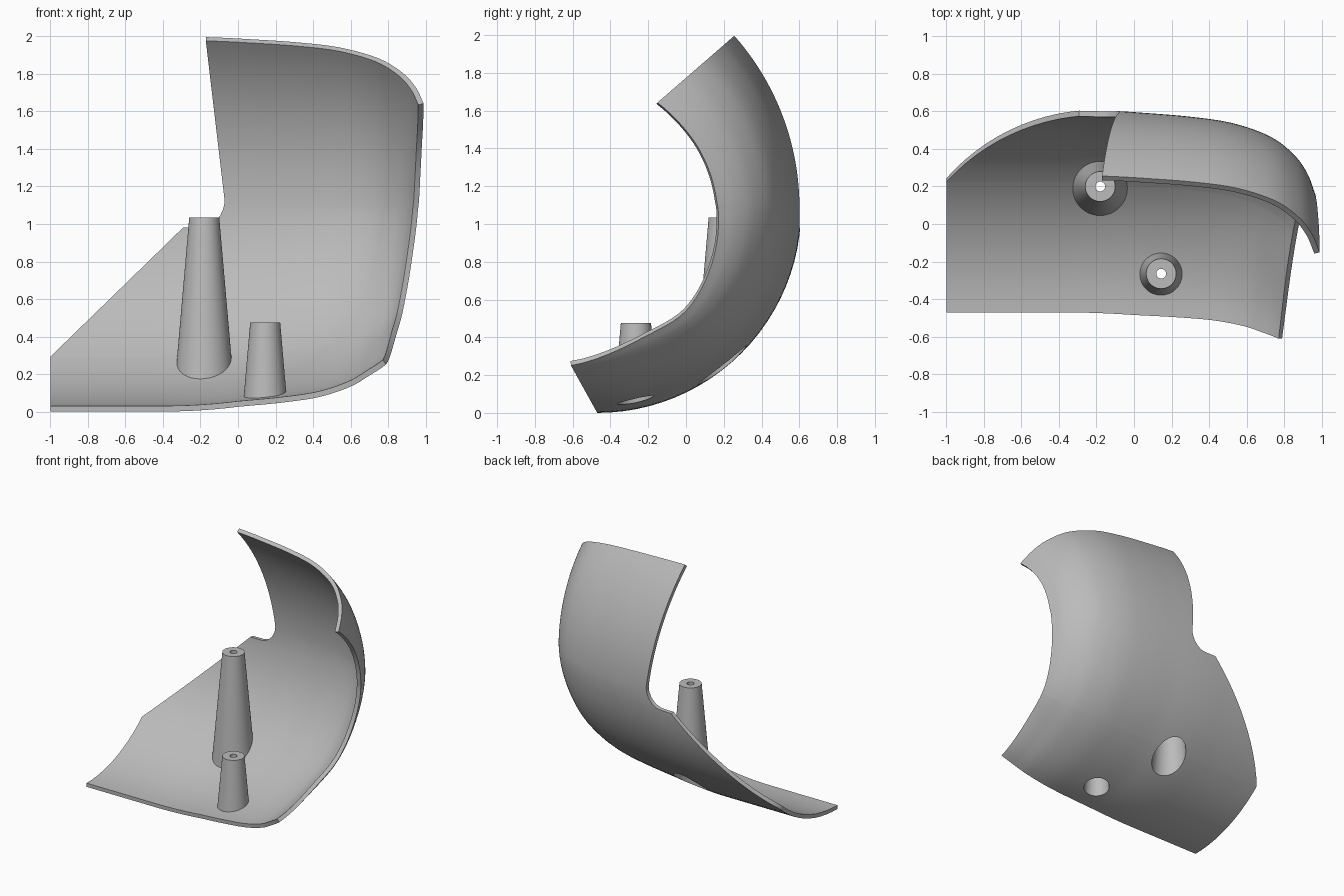
import bpy, bmesh
from math import sin, cos, pi, radians, sqrt, asin

if "Cube" in bpy.data.objects:
    bpy.data.objects.remove(bpy.data.objects["Cube"])

grey = bpy.data.materials.new("plain_grey")
grey.use_nodes = True
grey.diffuse_color = (0.5, 0.5, 0.5, 1)
grey.node_tree.nodes["Principled BSDF"].inputs["Base Color"].default_value = (0.5, 0.5, 0.5, 1)

R_LOW, R_UP, CY, CZ, WALL = 1.08, 1.384, -0.47, 1.08, 0.03
UP_ANGLE = asin(0.92 / R_UP)


def make(name, verts, faces):
    mesh = bpy.data.meshes.new(name)
    mesh.from_pydata(verts, [], faces)
    mesh.materials.append(grey)
    ob = bpy.data.objects.new(name, mesh)
    bpy.context.collection.objects.link(ob)
    return ob


def fix_normals(ob):
    bm = bmesh.new()
    bm.from_mesh(ob.data)
    bmesh.ops.recalc_face_normals(bm, faces=bm.faces)
    bm.to_mesh(ob.data)
    bm.free()


def smooth(ob):
    bpy.ops.object.select_all(action='DESELECT')
    ob.select_set(True)
    bpy.context.view_layer.objects.active = ob
    bpy.ops.object.shade_smooth_by_angle(angle=radians(35))


def spline(keys, s):
    """Smooth curve through evenly spaced keys, s from 0 to 1."""
    n = len(keys) - 1
    i = min(int(s * n), n - 1)
    t = s * n - i
    out = []
    for c in range(len(keys[0])):
        b, d = keys[i][c], keys[i + 1][c]
        a = keys[i - 1][c] if i > 0 else 2 * b - d
        e = keys[i + 2][c] if i + 2 <= n else 2 * d - b
        out.append(b + 0.5 * t * (d - a + t * (2*a - 5*b + 4*d - e + t * (3*(b - d) + e - a))))
    return out


# Sweep: inward angle, section depth and rim x, from bottom end to top end
SWEEP = [(119, .287, .79), (120, .36, .84), (143, .37, .88), (162, .41, .925), (180, .44, .96),
         (190, .46, .972), (200, .485, .98), (211, .515, .987), (221, .545, .99)]
# Section: fraction of rim x, depth fraction at bottom end, depth fraction higher up
SECTION = [(0, .1, .03), (.3, .19, .083), (.55, .31, .165), (.76, .53, .33),
           (.89, .77, .55), (.96, .91, .77), (1, 1, 1)]


def spine(a):
    if a < 0:
        return CY + R_LOW * cos(a * pi / 2), CZ + R_LOW * sin(a * pi / 2)
    return CY + R_LOW - R_UP + R_UP * cos(a * UP_ANGLE), CZ + R_UP * sin(a * UP_ANGLE)


def left_edge(z):
    """Outline of the open side: square end, slope, rounded notch, steep edge."""
    if z < 0.27:
        return -1
    if z < 0.98:
        return -1 + 0.71 * (z - 0.27) / 0.71
    if z < 1.13:
        return -0.2 + 0.13 * sqrt(1 - ((1.13 - z) / 0.15) ** 2)
    return -0.07 - 0.1 * (z - 1.13) / 0.87


# Curved shell
LEFT, RIGHT = 16, 30
steps = [-1 + i / 24 for i in range(49)]
steps += [-0.54, -0.0602, -0.0586, -0.055, -0.05, -0.03, -0.02, 0.02, 0.06]
verts, faces = [], []
rows = sorted(set(steps))
for a in rows:
    y, z = spine(a)
    angle, depth, rim = spline(SWEEP, (a + 1) / 2)
    cy, cz = cos(radians(angle)), sin(radians(angle))
    w = min(1, a + 1)
    xl = left_edge(z)
    pts = []
    for j in range(LEFT):
        x = xl * (1 - j / LEFT)
        mix = SECTION[0][1] * (1 - w) + SECTION[0][2] * w
        pts.append((x, mix * depth * max(0, (x + 0.4) / 0.4) ** 2))
    for j in range(RIGHT + 1):
        p, low, high = spline(SECTION, j / RIGHT)
        pts.append((p * rim, (low * (1 - w) + high * w) * depth))
    verts += [(x, y + cy * d, z + cz * d) for x, d in pts]
cols = LEFT + RIGHT + 1
for i in range(len(rows) - 1):
    for j in range(cols - 1):
        k = i * cols + j
        faces.append((k, k + cols, k + cols + 1, k + 1))
shell = make("curved_shell", verts, faces)
solid = shell.modifiers.new("wall", 'SOLIDIFY')
solid.thickness = WALL
solid.offset = -1


# Hollow tapered posts, with their feet following the shell
SIDES, TOP_R, SLOPE, POST_WALL = 48, 0.08, 0.087, 0.02


def floor_z(y, inset):
    return CZ - sqrt((R_LOW - inset) ** 2 - (y - CY) ** 2)


def post(name, x, y, top, inset):
    rings = []

    def ring(radius, z=None):
        out = []
        for k in range(SIDES):
            c, s = cos(2 * pi * k / SIDES), sin(2 * pi * k / SIDES)
            r, h = radius, z
            if z is None:
                r = radius + SLOPE * top
                for _ in range(4):
                    h = floor_z(y + r * s, inset + WALL / 2)
                    r = radius + SLOPE * (top - h)
            out.append((x + r * c, y + r * s, h))
        rings.append(out)

    ring(TOP_R)
    ring(TOP_R, top)
    ring(0.026, top)
    ring(0.026, top - 0.04)
    ring(TOP_R - POST_WALL + SLOPE * 0.04, top - 0.04)
    ring(TOP_R - POST_WALL)
    n = len(rings)
    quads = [(i * SIDES + k, i * SIDES + (k + 1) % SIDES,
              (i + 1) % n * SIDES + (k + 1) % SIDES, (i + 1) % n * SIDES + k)
             for i in range(n) for k in range(SIDES)]
    ob = make(name, [v for r in rings for v in r], quads)
    fix_normals(ob)
    smooth(ob)

    # Cutter opening the shell under the post
    low, high = -0.1, top - 0.06
    cone = []
    for h in (low, high):
        r = TOP_R - POST_WALL + SLOPE * (top - h)
        cone += [(x + r * cos(2 * pi * k / SIDES), y + r * sin(2 * pi * k / SIDES), h)
                 for k in range(SIDES)]
    sides = [(k, (k + 1) % SIDES, SIDES + (k + 1) % SIDES, SIDES + k) for k in range(SIDES)]
    cutter = make(name + "_cutter", cone,
                  sides + [tuple(range(SIDES))[::-1], tuple(range(SIDES, 2 * SIDES))])
    fix_normals(cutter)
    cutter.hide_render = True
    cut = shell.modifiers.new(name + "_hole", 'BOOLEAN')
    cut.operation = 'DIFFERENCE'
    cut.solver = 'EXACT'
    cut.object = cutter
    return cutter


cutters = [post("tall_post", -0.18, 0.2, 1.035, 0.015),
           post("short_post", 0.145, -0.265, 0.475, 0.045)]

# Bake the holes into the shell and drop the cutters
bpy.context.view_layer.update()
baked = bpy.data.meshes.new_from_object(shell.evaluated_get(bpy.context.evaluated_depsgraph_get()))
shell.modifiers.clear()
shell.data = baked
for cutter in cutters:
    bpy.data.objects.remove(cutter)
smooth(shell)
